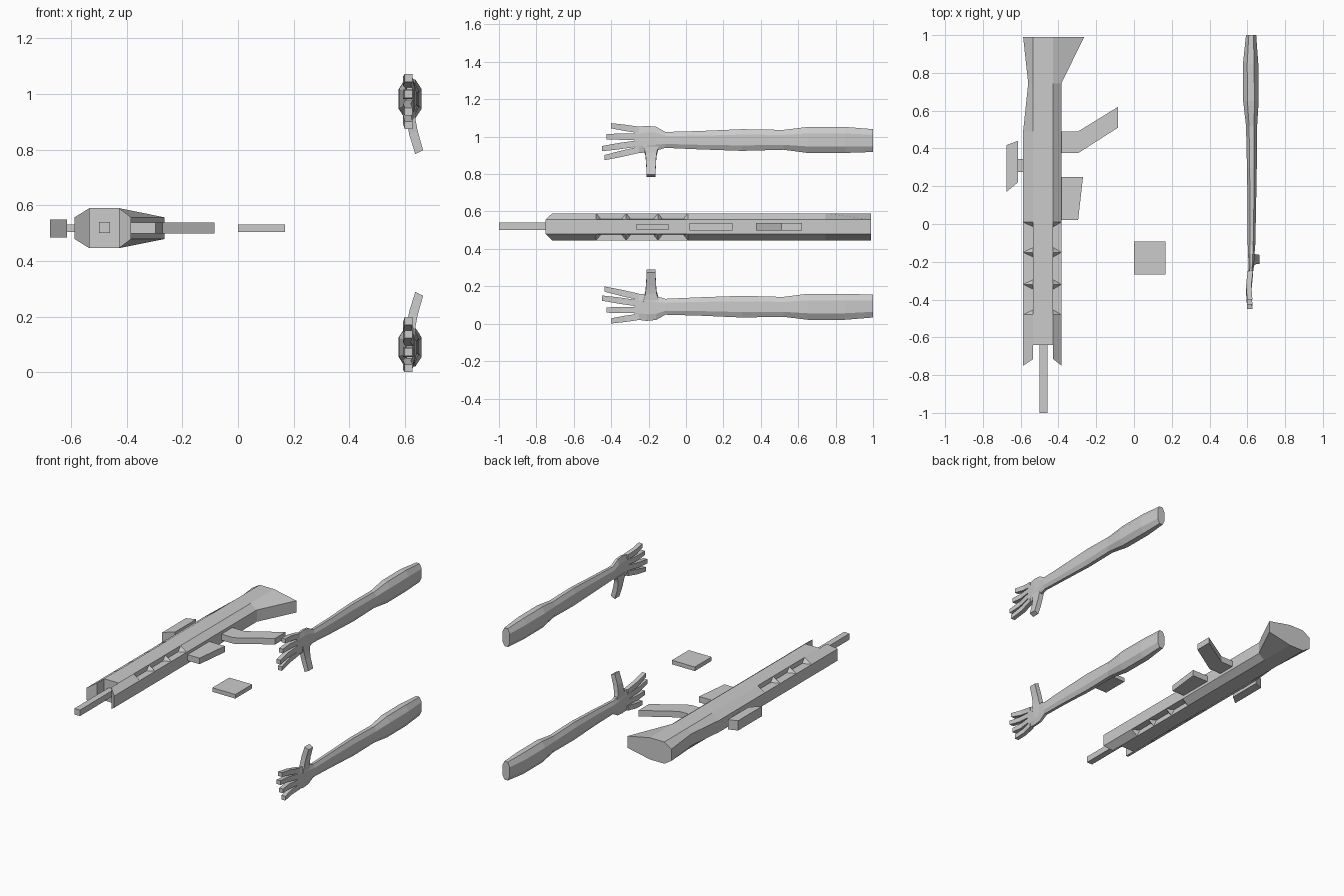
import bpy, bmesh
from mathutils import Vector

if "Cube" in bpy.data.objects:
    bpy.data.objects.remove(bpy.data.objects["Cube"])

grey = bpy.data.materials.new("light_grey")
grey.diffuse_color = (0.6, 0.6, 0.6, 1)
grey.use_nodes = True
grey.node_tree.nodes["Principled BSDF"].inputs["Base Color"].default_value = grey.diffuse_color


def finish(name, bm):
    bmesh.ops.recalc_face_normals(bm, faces=bm.faces)
    me = bpy.data.meshes.new(name)
    bm.to_mesh(me)
    bm.free()
    me.materials.append(grey)
    ob = bpy.data.objects.new(name, me)
    bpy.context.collection.objects.link(ob)
    return ob


def loft(bm, rings):
    """Skin a list of equal-length point rings and cap both ends."""
    vs = [[bm.verts.new(p) for p in r] for r in rings]
    n = len(vs[0])
    for a, b in zip(vs, vs[1:]):
        for i in range(n):
            j = (i + 1) % n
            bm.faces.new((a[i], a[j], b[j], b[i]))
    bm.faces.new(vs[0])
    bm.faces.new(vs[-1][::-1])
    return vs


def plate(name, outline, z0, z1):
    """Extrude a top outline between two heights."""
    bm = bmesh.new()
    loft(bm, [[(x, y, z) for x, y in outline] for z in (z0, z1)])
    return finish(name, bm)


def box(name, x0, x1, y0, y1, z0, z1):
    return plate(name, [(x0, y0), (x1, y0), (x1, y1), (x0, y1)], z0, z1)


# Rifle body, lying on its side: octagonal section, flared butt
ZM, ZT, ZS = 0.518, 0.072, 0.039
XL, XR, XI, XJ = -0.587, -0.384, -0.534, -0.428


def section(y, xl=XL, xr=XR, s=ZS):
    return [(XI, y, ZM + ZT), (XJ, y, ZM + ZT), (xr, y, ZM + s), (xr, y, ZM - s),
            (XJ, y, ZM - ZT), (XI, y, ZM - ZT), (xl, y, ZM - s), (xl, y, ZM + s)]


bm = bmesh.new()
loft(bm, [section(0.01), section(0.49), section(0.745, -0.56), section(0.99, XL, -0.264)])
finish("body_and_stock", bm)

# Handguard centre
box("handguard_core", XI, XJ, -0.64, 0.01, ZM - ZT, ZM + ZT)

# Handguard sides with slanted prongs and three vents per bevel
STOPS = [0.01, -0.15, -0.32, -0.48]
for name, xi, xo in (("left_handguard", XI, XL), ("right_handguard", XJ, XR)):
    bm = bmesh.new()
    rings = [[(xi, y, ZM + ZT), (xo, y, ZM + ZS), (xo, y, ZM - ZS), (xi, y, ZM - ZT)]
             for y in STOPS]
    rings.append([(xi, -0.715, ZM + ZT), (xo, -0.75, ZM + ZS),
                  (xo, -0.75, ZM - ZS), (xi, -0.715, ZM - ZT)])
    vs = loft(bm, rings)
    for k in range(3):
        a, b = vs[k], vs[k + 1]
        for i, o, s in ((0, 1, 1), (3, 2, -1)):
            # replace the bevel by a sunken floor with triangular end walls
            quad = {a[i], a[o], b[o], b[i]}
            face = next(f for f in a[o].link_faces if set(f.verts) == quad)
            bm.faces.remove(face)
            drop = Vector((0, 0, -0.031 * s))
            p = bm.verts.new(a[i].co + drop + Vector((0, -0.025, 0)))
            q = bm.verts.new(b[i].co + drop + Vector((0, 0.025, 0)))
            bm.faces.new((p, q, b[o], a[o]))
            bm.faces.new((a[i], p, a[o]))
            bm.faces.new((b[i], b[o], q))
            bm.faces.new((a[i], b[i], q, p))
    finish(name, bm)

# Attached rifle parts
box("barrel", -0.50, -0.459, -1.0, -0.63, 0.50, 0.54)
plate("sight", [(-0.675, 0.17), (-0.615, 0.22), (-0.615, 0.44), (-0.675, 0.418)], 0.485, 0.55)
box("sight_mount", -0.617, -0.58, 0.275, 0.344, 0.504, 0.531)
plate("grip", [(-0.39, 0.375), (-0.296, 0.375), (-0.085, 0.51), (-0.085, 0.62),
               (-0.296, 0.49), (-0.39, 0.49)], 0.498, 0.538)
plate("magazine", [(-0.39, 0.02), (-0.296, 0.02), (-0.27, 0.248), (-0.39, 0.248)], 0.498, 0.538)
box("loose_magazine", 0.0, 0.168, -0.268, -0.092, 0.504, 0.531)


# Arms: octagonal loft (y, x low, x high, z low, z high)
def octagon(y, x0, x1, z0, z1):
    cx, cz, w, h = (x0 + x1) / 2, (z0 + z1) / 2, (x1 - x0) / 2, (z1 - z0) / 2
    return [(cx + w * a, y, cz + h * b) for a, b in
            ((1, .5), (.45, 1), (-.45, 1), (-1, .5), (-1, -.5), (-.45, -1), (.45, -1), (1, -.5))]


ARM = [(1.0, .593, .647, .918, 1.04), (.85, .577, .658, .913, 1.052),
       (.65, .578, .66, .913, 1.052), (.52, .593, .652, .93, 1.036),
       (.30, .598, .65, .924, 1.04), (.07, .602, .646, .932, 1.03),
       (-.11, .602, .642, .94, 1.025), (-.16, .604, .638, .925, 1.053),
       (-.21, .606, .636, .915, 1.058), (-.275, .604, .628, .912, 1.05)]
# Fingers: base y, base z centre, tip y, tip z centre
FINGERS = [(-.25, 1.036, -.40, 1.058), (-.27, 1.0, -.425, 1.0),
           (-.27, .962, -.45, .936), (-.25, .93, -.435, .888)]


def arm(name, mirrored):
    bm = bmesh.new()
    loft(bm, [octagon(*r) for r in ARM])
    for y0, z0, y1, z1 in FINGERS:
        rings = []
        for t, cx, h in ((0, .616, .017), (.5, .607, .017), (1, .613, .014)):
            y, z = y0 + (y1 - y0) * t, z0 + (z1 - z0) * t
            rings.append([(cx + a * .014, y, z + b * h)
                          for a, b in ((1, 1), (-1, 1), (-1, -1), (1, -1))])
        loft(bm, rings)
    # bent thumb: centre x, z, half length in y, half thickness in x
    rings = []
    for cx, z, w, t in ((.620, .95, .042, .015), (.622, .905, .03, .015),
                        (.630, .862, .026, .015), (.651, .791, .024, .014)):
        rings.append([(cx + a * t, -.187 + b * w, z + a * t * .5)
                      for a, b in ((1, 1), (-1, 1), (-1, -1), (1, -1))])
    loft(bm, rings)
    if mirrored:
        for v in bm.verts:
            v.co.z = 1.073 - v.co.z
    finish(name, bm)


arm("upper_arm_and_hand", False)
arm("lower_arm_and_hand", True)
